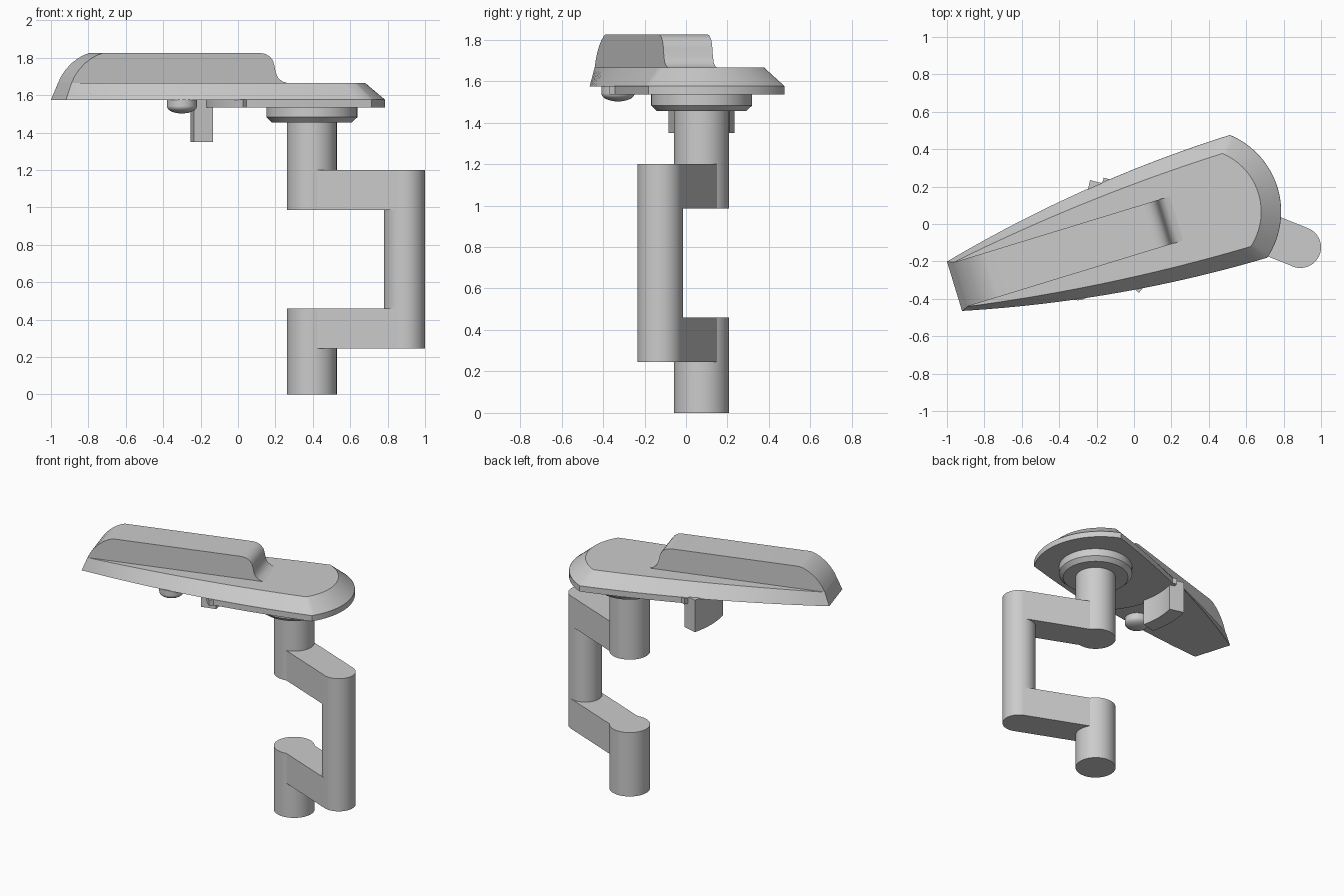
import bpy, bmesh, math
from mathutils import Matrix, Vector

cube = bpy.data.objects.get("Cube")
if cube:
    bpy.data.objects.remove(cube, do_unlink=True)

grey = bpy.data.materials.new("plain grey")
grey.use_nodes = True
COLOUR = (0.6, 0.6, 0.6, 1)
grey.diffuse_color = COLOUR
grey.node_tree.nodes["Principled BSDF"].inputs["Base Color"].default_value = COLOUR

PIVOT = Vector((0.395, 0.075))
PIN = Vector((0.89, -0.125))
TILT = Matrix.Translation((0.011, -0.036, 0)) @ Matrix.Rotation(math.radians(17), 4, "Z")


def finish(name, bm, matrix=None):
    bmesh.ops.recalc_face_normals(bm, faces=bm.faces[:])
    if matrix:
        bm.transform(matrix)
    mesh = bpy.data.meshes.new(name)
    bm.to_mesh(mesh)
    bm.free()
    mesh.materials.append(grey)
    ob = bpy.data.objects.new(name, mesh)
    bpy.context.collection.objects.link(ob)
    bpy.ops.object.select_all(action="DESELECT")
    bpy.context.view_layer.objects.active = ob
    ob.select_set(True)
    bpy.ops.object.shade_smooth_by_angle(angle=math.radians(30))
    return ob


def loft(name, rings, matrix=None):
    """Join rings of 3D points with equal counts and cap both ends."""
    bm = bmesh.new()
    rows = [[bm.verts.new(p) for p in ring] for ring in rings]
    n = len(rows[0])
    for a, b in zip(rows, rows[1:]):
        for i in range(n):
            j = (i + 1) % n
            bm.faces.new((a[i], a[j], b[j], b[i]))
    bm.faces.new(rows[0])
    bm.faces.new(rows[-1])
    return finish(name, bm, matrix)


def prism(name, outline, z0, z1, matrix=None):
    return loft(name, [[(x, y, z) for x, y in outline] for z in (z0, z1)], matrix)


def turned(name, centre, profile, n=64):
    """Stack circles given as (radius, height)."""
    turns = [math.tau * i / n for i in range(n)]
    return loft(name, [[(centre[0] + r * math.cos(a), centre[1] + r * math.sin(a), z)
                        for a in turns] for r, z in profile])


def arc(cx, cy, r, a0, a1, n):
    return [(cx + r * math.cos(a0 + (a1 - a0) * i / n),
             cy + r * math.sin(a0 + (a1 - a0) * i / n)) for i in range(n + 1)]


# Crankshaft: two journals, two webs and the offset pin
turned("lower_journal", PIVOT, [(0.133, 0), (0.133, 0.46)])
turned("upper_journal", PIVOT, [(0.133, 0.985), (0.133, 1.54)])
turned("crank_pin", PIN, [(0.11, 0.245), (0.11, 1.2)])
along = (PIN - PIVOT).normalized()
side = Vector((-along.y, along.x)) * 0.11
start = PIVOT + along * 0.05
web = [start + side, start - side, PIN - side, PIN + side]
for name, z in (("lower_web", 0.245), ("upper_web", 0.985)):
    prism(name, web, z, z + 0.215)

# Bevelled collar under the lever plate
turned("collar", PIVOT, [(0.215, 1.455), (0.243, 1.482), (0.243, 1.54)])


# Lever plate: tapered outline with bowed sides and a round end
def plate_outline(tip_u, tip_half, end_half, radius, bulge, n=24):
    hub = 0.346
    swing = math.asin(end_half / radius)
    end_u = hub + radius * math.cos(swing)
    edge = []
    for i in range(n):
        t = i / n
        edge.append((tip_u + (end_u - tip_u) * t,
                     tip_half + (end_half - tip_half) * t + bulge * 4 * t * (1 - t)))
    return ([(u, -v) for u, v in edge] + arc(hub, 0, radius, -swing, swing, 32)
            + edge[::-1])


base = plate_outline(-1.015, 0.138, 0.343, 0.445, 0.048)
deck = plate_outline(-0.98, 0.124, 0.26, 0.338, 0.03)
loft("lever_plate", [[(u, v, 1.575) for u, v in base],
                     [(u, v, 1.665) for u, v in deck]], TILT)

# Thicker rim below the wide end, closed by an arc round the pivot
hub_u, reach = 0.4, 0.58
rim = [p for p in base if math.hypot(p[0] - hub_u, p[1]) < reach]
turn = math.atan2(rim[-1][1], rim[-1][0] - hub_u)
rim += arc(hub_u, 0, reach, turn, math.tau - turn, 24)
prism("plate_rim", rim, 1.535, 1.576, TILT)

# Raised grip: side profile swept across the plate
grip = [(-0.98, 1.665), (-0.963, 1.70), (-0.937, 1.737), (-0.905, 1.77),
        (-0.87, 1.796), (-0.835, 1.815), (-0.805, 1.825), (0.075, 1.825),
        (0.105, 1.82), (0.13, 1.805), (0.147, 1.783), (0.155, 1.755),
        (0.162, 1.72), (0.175, 1.692), (0.198, 1.673), (0.23, 1.664),
        (0.2, 1.62), (-0.9, 1.62)]
loft("raised_grip", [[(u, v, z) for u, z in grip] for v in (-0.1235, 0.1235)], TILT)

# Curved stop fin concentric with the shaft
half = math.radians(14.2)
fin = (arc(*PIVOT, 0.65, math.pi - half, math.pi + half, 16)
       + arc(*PIVOT, 0.545, math.pi + half, math.pi - half, 16))
prism("stop_fin", fin, 1.35, 1.58)

# Domed button under the lever
dome = [(0.08 * math.sin(a), 1.54 - 0.038 * math.cos(a))
        for a in [math.radians(d) for d in range(5, 91, 12)]]
turned("button", (-0.30, -0.328), dome + [(0.08, 1.54), (0.08, 1.577)], 40)
